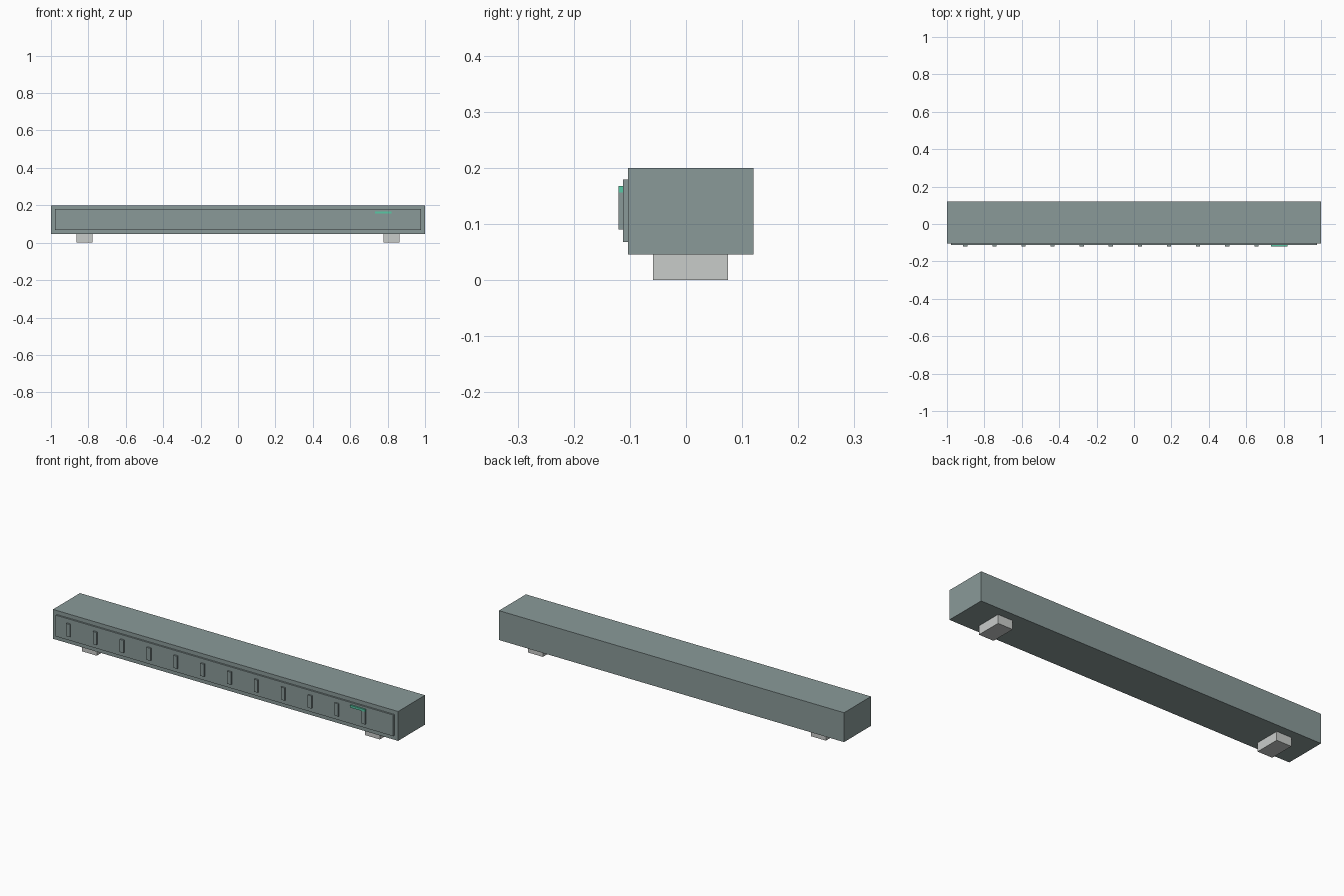
import bpy

if "Cube" in bpy.data.objects:
    bpy.data.objects.remove(bpy.data.objects["Cube"])


def srgb(r, g, b):
    lin = lambda c: ((c / 255 + 0.055) / 1.055) ** 2.4 if c > 10 else c / 255 / 12.92
    return (lin(r), lin(g), lin(b), 1)


def material(name, rgb):
    m = bpy.data.materials.new(name)
    m.diffuse_color = srgb(*rgb)
    m.use_nodes = True
    m.node_tree.nodes["Principled BSDF"].inputs["Base Color"].default_value = m.diffuse_color
    return m


casing = material("grey_green_casing", (138, 154, 153))
pale = material("pale_grey", (201, 204, 202))
green = material("mint_green", (88, 200, 165))


def box(name, x, y, z, mat):
    """Box from (min, max) ranges on each axis."""
    bpy.ops.mesh.primitive_cube_add(size=1, location=[sum(r) / 2 for r in (x, y, z)])
    o = bpy.context.object
    o.name = name
    o.scale = [r[1] - r[0] for r in (x, y, z)]
    bpy.ops.object.transform_apply(location=False, rotation=False, scale=True)
    o.data.materials.append(mat)
    return o


# Long body and the raised front panel
box("body", (-1, 1), (-0.103, 0.12), (0.046, 0.2), casing)
box("front_panel", (-0.978, 0.978), (-0.112, -0.102), (0.068, 0.179), casing)

# Row of twelve upright ribs on the panel
for i in range(12):
    x = -0.902 + i * 0.1556
    box(f"rib_{i + 1}", (x - 0.011, x + 0.011), (-0.12, -0.111), (0.09, 0.156), casing)

# Green indicator strip
box("indicator_light", (0.733, 0.82), (-0.12, -0.111), (0.156, 0.168), green)

# Feet
for side, name in ((-1, "left_foot"), (1, "right_foot")):
    x = side * 0.82
    box(name, (x - 0.043, x + 0.043), (-0.059, 0.075), (0, 0.047), pale)
